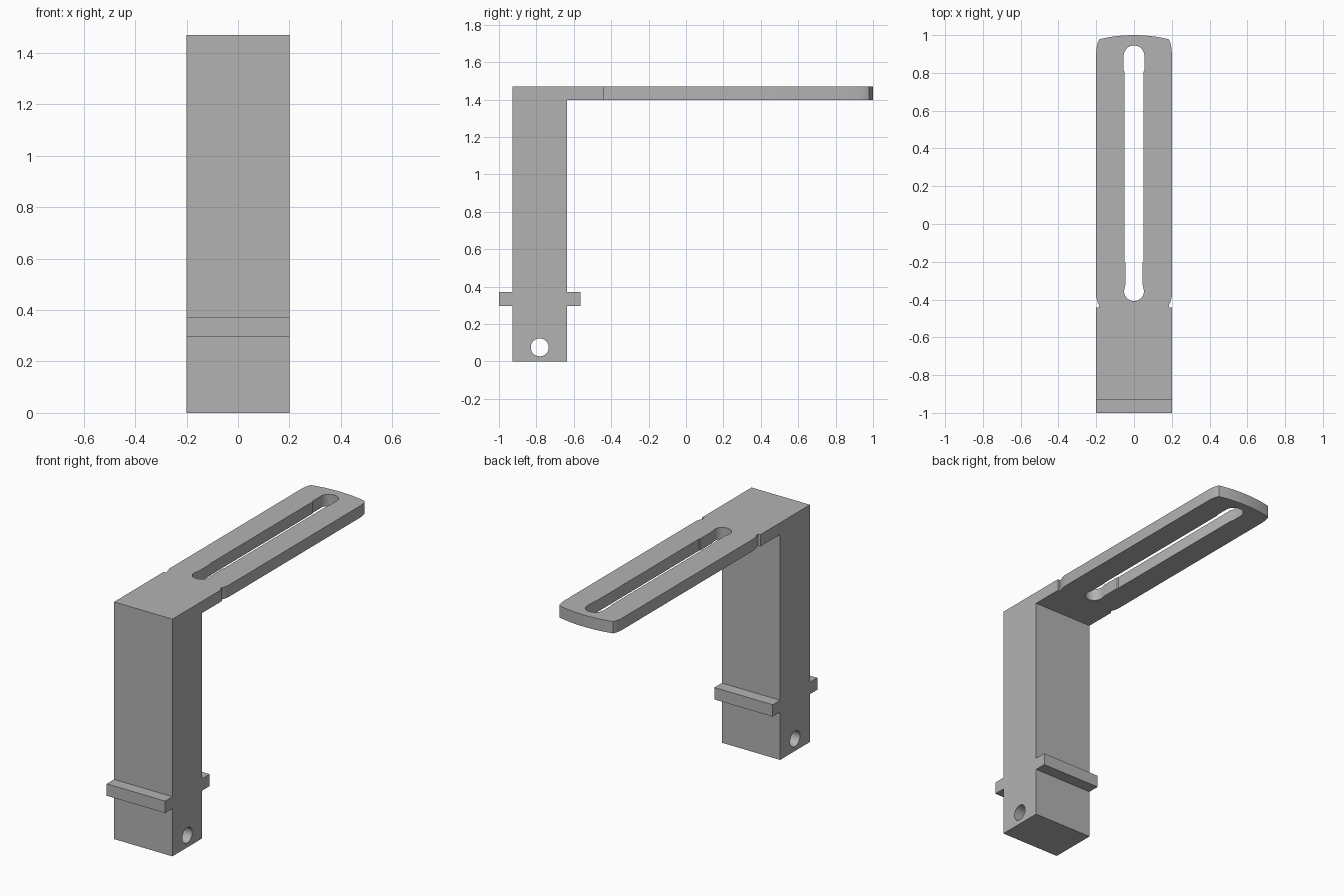
import bpy, bmesh, math
from mathutils import Matrix, Vector

cube = bpy.data.objects.get("Cube")
if cube:
    bpy.data.objects.remove(cube, do_unlink=True)

GREY = (0.45, 0.45, 0.45, 1)
mat = bpy.data.materials.new("light grey")
mat.use_nodes = True
mat.diffuse_color = GREY
mat.node_tree.nodes["Principled BSDF"].inputs["Base Color"].default_value = GREY


def arc(cx, cy, r, start, end, n):
    """Points on an arc, angles in degrees."""
    angles = [math.radians(start + (end - start) * i / n) for i in range(n + 1)]
    return [(cx + r * math.cos(a), cy + r * math.sin(a)) for a in angles]


def plate(name, loops, depth, matrix):
    """Fill an outline with holes and extrude it along local z."""
    bm = bmesh.new()
    edges = []
    for loop in loops:
        verts = [bm.verts.new((x, y, 0)) for x, y in loop]
        edges += [bm.edges.new((v, verts[i - 1])) for i, v in enumerate(verts)]
    bmesh.ops.triangle_fill(bm, edges=edges, use_beauty=True, normal=Vector((0, 0, 1)))
    ext = bmesh.ops.extrude_face_region(bm, geom=bm.faces[:], use_keep_orig=True)
    moved = [g for g in ext["geom"] if isinstance(g, bmesh.types.BMVert)]
    bmesh.ops.translate(bm, verts=moved, vec=(0, 0, depth))
    bmesh.ops.recalc_face_normals(bm, faces=bm.faces[:])
    bm.transform(matrix)
    mesh = bpy.data.meshes.new(name)
    bm.to_mesh(mesh)
    bm.free()
    mesh.materials.append(mat)
    obj = bpy.data.objects.new(name, mesh)
    bpy.context.collection.objects.link(obj)
    bpy.ops.object.select_all(action="DESELECT")
    obj.select_set(True)
    bpy.context.view_layer.objects.active = obj
    bpy.ops.object.shade_smooth_by_angle(angle=math.radians(30))
    return obj


# Upright post with side flanges, pin hole and the bent root of the arm
W, TOP, UNDER, ROOT = 0.2, 1.47, 1.397, -0.442
FRONT, BACK = -0.928, -0.636
side = [(FRONT, 0), (BACK, 0), (BACK, 0.296), (-0.563, 0.296), (-0.563, 0.37),
        (BACK, 0.37), (BACK, UNDER), (ROOT, UNDER), (ROOT, TOP), (FRONT, TOP),
        (FRONT, 0.37), (-1, 0.37), (-1, 0.296), (FRONT, 0.296)]
pin_hole = arc(-0.782, 0.075, 0.048, 0, 360, 32)[:-1]
to_side = Matrix(((0, 0, 1, -W), (1, 0, 0, 0), (0, 1, 0, 0), (0, 0, 0, 1)))
plate("post", [side, pin_hole], 2 * W, to_side)

# Slotted arm: half outline from the notch to the rounded tip, then mirrored
half = [(0.184, ROOT), (0.186, -0.428), (0.193, -0.412), (0.2, -0.385), (0.2, 0.91),
        (0.197, 0.94), (0.192, 0.962), (0.184, 0.978)]
tip_radius = 0.78
spread = math.degrees(math.asin(0.184 / tip_radius))
half += arc(0, 1 - tip_radius, tip_radius, 90 - spread, 90, 8)[1:]
outline = half + [(-x, y) for x, y in reversed(half[:-1])]

# Slot with slightly wider round ends
right_edge = [(0.046, -0.32), (0.046, -0.205), (0.05, -0.2), (0.05, 0.805), (0.055, 0.815)]
slot = arc(0, -0.355, 0.053, 180, 360, 16) + right_edge
slot += arc(0, 0.89, 0.055, 0, 180, 16)
slot += [(-x, y) for x, y in reversed(right_edge)]
plate("slotted_arm", [outline, slot], TOP - UNDER, Matrix.Translation((0, 0, UNDER)))
